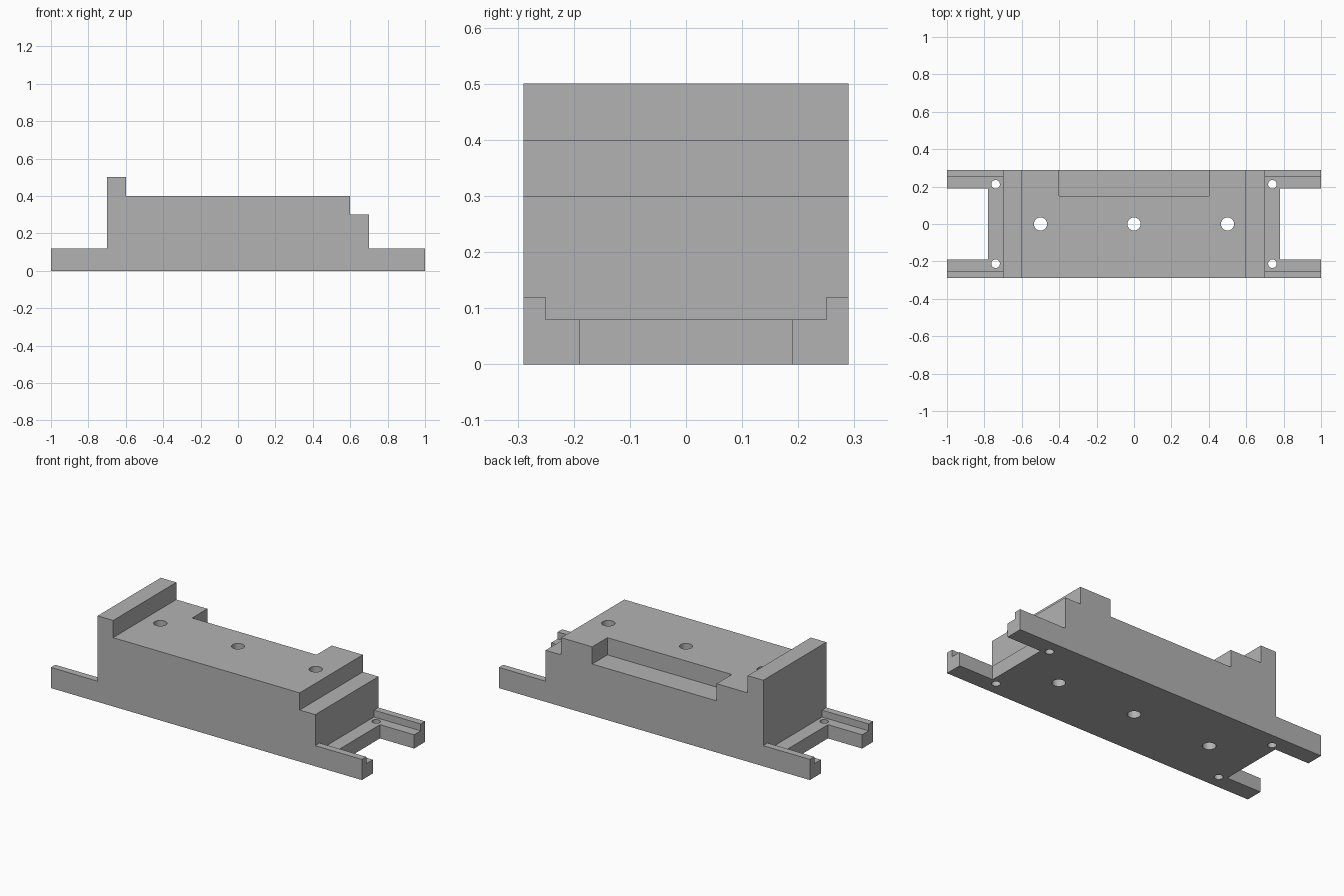
import bpy, bmesh

cube = bpy.data.objects.get("Cube")
if cube:
    bpy.data.objects.remove(cube, do_unlink=True)

grey = bpy.data.materials.new("plain grey")
grey.use_nodes = True
grey.diffuse_color = (0.45, 0.45, 0.45, 1)
grey.node_tree.nodes["Principled BSDF"].inputs["Base Color"].default_value = (0.45, 0.45, 0.45, 1)

HALF_W = 0.29


def make_object(name, bm):
    bmesh.ops.recalc_face_normals(bm, faces=bm.faces)
    mesh = bpy.data.meshes.new(name)
    bm.to_mesh(mesh)
    bm.free()
    mesh.materials.append(grey)
    obj = bpy.data.objects.new(name, mesh)
    bpy.context.collection.objects.link(obj)
    return obj


def extrude_profile(name, points):
    """Side outline in x and z, extruded across the full width."""
    bm = bmesh.new()
    face = bm.faces.new([bm.verts.new((x, -HALF_W, z)) for x, z in points])
    moved = bmesh.ops.extrude_face_region(bm, geom=[face])["geom"]
    verts = [v for v in moved if isinstance(v, bmesh.types.BMVert)]
    bmesh.ops.translate(bm, verts=verts, vec=(0, 2 * HALF_W, 0))
    return make_object(name, bm)


def box(name, x0, x1, y0, y1, z0, z1):
    bm = bmesh.new()
    bmesh.ops.create_cube(bm, size=1)
    for v in bm.verts:
        v.co = (x1 if v.co.x > 0 else x0, y1 if v.co.y > 0 else y0, z1 if v.co.z > 0 else z0)
    return make_object(name, bm)


def drill(name, x, y, radius):
    bm = bmesh.new()
    bmesh.ops.create_cone(bm, cap_ends=True, segments=32, radius1=radius, radius2=radius, depth=2)
    bmesh.ops.translate(bm, verts=bm.verts, vec=(x, y, 0))
    return make_object(name, bm)


def cut(target, cutter):
    cutter.hide_render = True
    mod = target.modifiers.new(cutter.name, 'BOOLEAN')
    mod.operation = 'DIFFERENCE'
    mod.solver = 'EXACT'
    mod.object = cutter
    bpy.context.view_layer.objects.active = target
    bpy.ops.object.modifier_apply(modifier=mod.name)
    bpy.data.objects.remove(cutter, do_unlink=True)


# Stepped block with low end rails
block = extrude_profile("stepped_block", [
    (-1, 0), (1, 0), (1, 0.12), (0.7, 0.12), (0.7, 0.3), (0.6, 0.3),
    (0.6, 0.4), (-0.6, 0.4), (-0.6, 0.5), (-0.7, 0.5), (-0.7, 0.12), (-1, 0.12)])

# Recess along the back edge of the top
cut(block, box("back_recess", -0.4, 0.4, 0.15, 0.4, 0.3, 0.6))

# Each end: sunken channel between the rails, open slot, two screw holes
for side in (-1, 1):
    cut(block, box("end_channel", *sorted((side * 0.7, side * 1.2)), -0.25, 0.25, 0.08, 0.2))
    cut(block, box("end_slot", *sorted((side * 0.78, side * 1.2)), -0.19, 0.19, -0.1, 0.3))
    for y in (-0.212, 0.212):
        cut(block, drill("screw_hole", side * 0.74, y, 0.023))

# Three through holes down the middle
for x in (-0.5, 0, 0.5):
    cut(block, drill("centre_hole", x, 0, 0.035))

# Smooth hole walls, sharp everywhere else
bpy.ops.object.select_all(action='DESELECT')
block.select_set(True)
bpy.context.view_layer.objects.active = block
bpy.ops.object.shade_smooth_by_angle()
